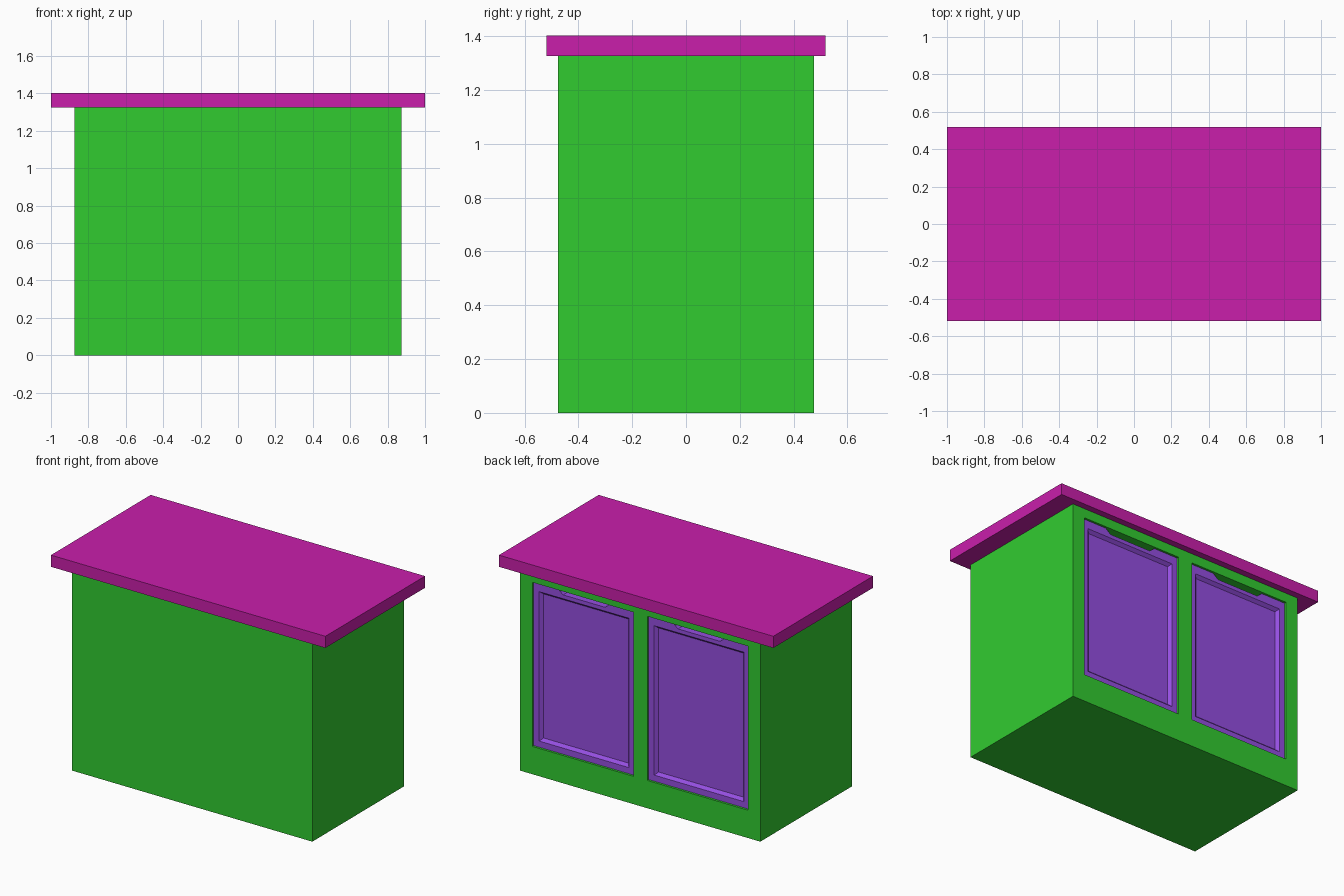
import bpy, bmesh
from mathutils import Vector

if "Cube" in bpy.data.objects:
    bpy.data.objects.remove(bpy.data.objects["Cube"])


def material(name, rgb):
    m = bpy.data.materials.new(name)
    m.diffuse_color = (*rgb, 1)
    m.use_nodes = True
    m.node_tree.nodes["Principled BSDF"].inputs["Base Color"].default_value = m.diffuse_color
    return m


def finish(name, bm, mat=None):
    bmesh.ops.recalc_face_normals(bm, faces=bm.faces)
    me = bpy.data.meshes.new(name)
    bm.to_mesh(me)
    bm.free()
    ob = bpy.data.objects.new(name, me)
    bpy.context.collection.objects.link(ob)
    if mat:
        me.materials.append(mat)
    return ob


def box_bm(lo, hi):
    bm = bmesh.new()
    bmesh.ops.create_cube(bm, size=1)
    lo, hi = Vector(lo), Vector(hi)
    for v in bm.verts:
        v.co = (lo + hi) / 2 + v.co * (hi - lo)
    return bm


def cut(target, cutter):
    mod = target.modifiers.new("cut", 'BOOLEAN')
    mod.operation, mod.solver, mod.object = 'DIFFERENCE', 'EXACT', cutter
    cutter.hide_render = True
    cutter.display_type = 'WIRE'


green = material("body_green", (0.031, 0.597, 0.03))
magenta = material("top_magenta", (0.585, 0.0135, 0.406))
purple = material("door_purple", (0.30, 0.077, 0.75))

# Cabinet body and overhanging counter top
body = finish("cabinet_body", box_bm((-0.875, -0.476, 0), (0.875, 0.476, 1.326)), green)
finish("counter_top", box_bm((-1, -0.519, 1.326), (1, 0.519, 1.403)), magenta)

BACK, HALF_W, Z0, Z1 = 0.476, 0.368, 0.183, 1.264
FRONT = BACK - 0.013     # door face, slightly recessed
GAP = 0.001

for side, cx in (("left", -0.419), ("right", 0.419)):
    # Door opening in the body
    opening = finish(f"{side}_opening_cutter",
                     box_bm((cx - HALF_W, BACK - 0.09, Z0), (cx + HALF_W, BACK + 0.1, Z1)))
    cut(body, opening)

    # Framed door with a chamfered sunken panel, top rail a little taller
    bm = box_bm((cx - HALF_W + GAP, FRONT - 0.045, Z0 + GAP),
                (cx + HALF_W - GAP, FRONT, Z1 - GAP))
    bm.normal_update()
    face = max(bm.faces, key=lambda f: f.normal.y)
    bmesh.ops.inset_region(bm, faces=[face], thickness=0.057)
    for v in face.verts:
        if v.co.z > 1:
            v.co.z -= 0.014
    bmesh.ops.inset_region(bm, faces=[face], thickness=0.025, depth=-0.02)
    door = finish(f"{side}_door", bm, purple)

    # Finger notch in the top rail
    bm = bmesh.new()
    profile = [(-0.188, Z1 + 0.03), (-0.188, Z1 - GAP), (-0.153, Z1 - 0.03),
               (0.153, Z1 - 0.03), (0.188, Z1 - GAP), (0.188, Z1 + 0.03)]
    f = bm.faces.new([bm.verts.new((cx + x, FRONT - 0.1, z)) for x, z in profile])
    ext = bmesh.ops.extrude_face_region(bm, geom=[f])
    bmesh.ops.translate(bm, vec=(0, 0.2, 0),
                        verts=[g for g in ext["geom"] if isinstance(g, bmesh.types.BMVert)])
    cut(door, finish(f"{side}_notch_cutter", bm))
